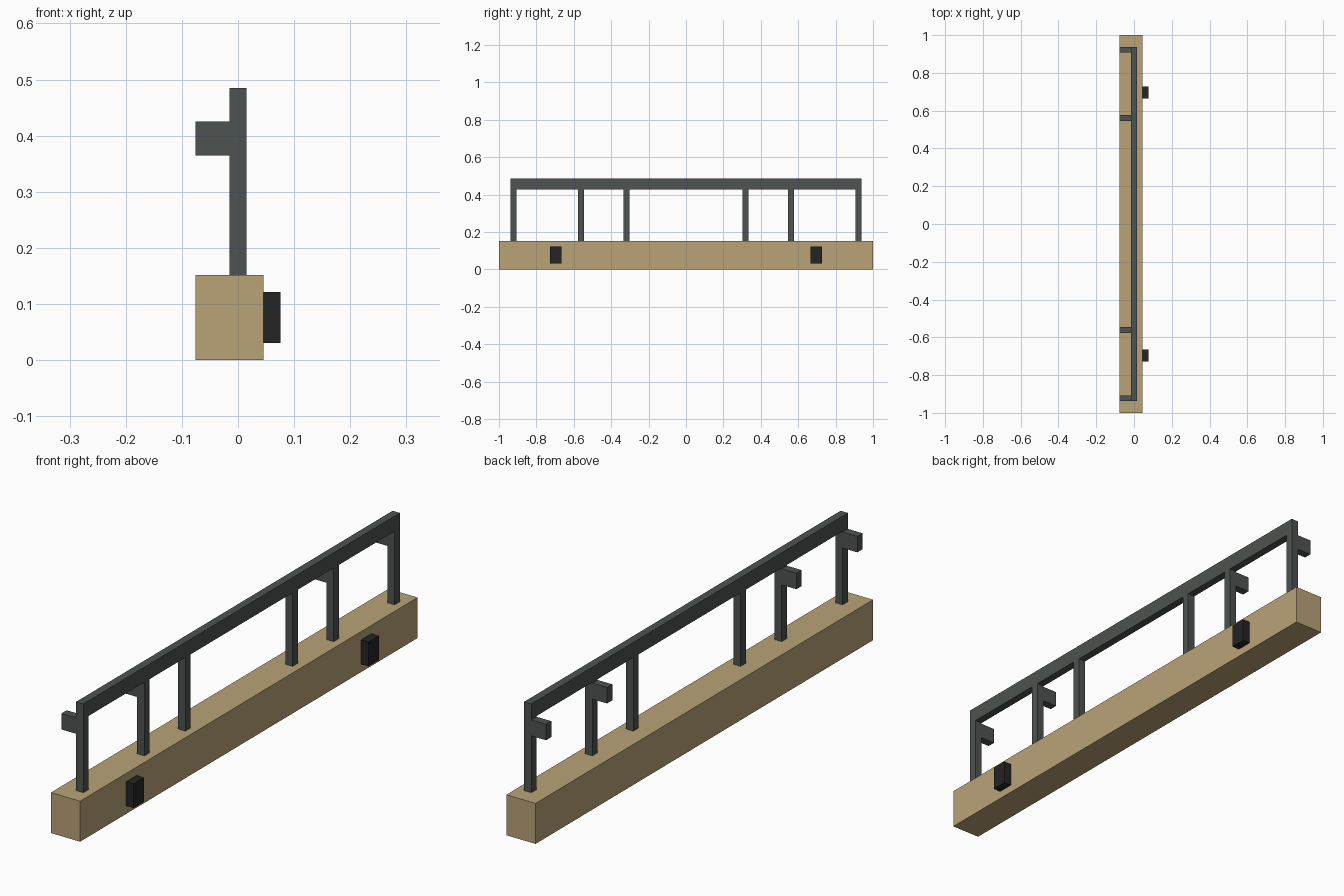
import bpy
import bmesh
from mathutils import Matrix, Vector

if "Cube" in bpy.data.objects:
    bpy.data.objects.remove(bpy.data.objects["Cube"])


def material(name, rgb):
    m = bpy.data.materials.new(name)
    m.diffuse_color = (*rgb, 1.0)
    m.use_nodes = True
    m.node_tree.nodes["Principled BSDF"].inputs["Base Color"].default_value = m.diffuse_color
    return m


TAN = material("tan_wood", (0.491, 0.366, 0.188))
GREY = material("dark_grey_metal", (0.076, 0.086, 0.079))
BLACK = material("black_rubber", (0.018, 0.018, 0.018))


def box(name, x, y, z, mat):
    """Box from (min, max) ranges along each axis."""
    lo, hi = Vector((x[0], y[0], z[0])), Vector((x[1], y[1], z[1]))
    bm = bmesh.new()
    bmesh.ops.create_cube(
        bm, size=1.0,
        matrix=Matrix.Translation((lo + hi) / 2) @ Matrix.Diagonal((*(hi - lo), 1.0)))
    mesh = bpy.data.meshes.new(name)
    bm.to_mesh(mesh)
    bm.free()
    mesh.materials.append(mat)
    obj = bpy.data.objects.new(name, mesh)
    bpy.context.collection.objects.link(obj)
    return obj


BEAM_TOP, RAIL_BOTTOM, RAIL_TOP = 0.152, 0.428, 0.485
HALF = 0.015    # half thickness of posts and rail
END = 0.938     # outer end of the rail

# Base beam and top rail
box("base_beam", (-0.076, 0.045), (-1, 1), (0, BEAM_TOP), TAN)
box("top_rail", (-HALF, HALF), (-END, END), (RAIL_BOTTOM, RAIL_TOP), GREY)

for side, label in ((-1, "front"), (1, "back")):
    # Upright posts; the outer two of each half carry a bracket
    for part, y, bracket in (("end", END - 0.0155, True),
                             ("middle", 0.561, True),
                             ("inner", 0.318, False)):
        span = (side * y - 0.0155, side * y + 0.0155)
        box(f"{label}_{part}_post", (-HALF, HALF), span, (BEAM_TOP, RAIL_BOTTOM), GREY)
        if bracket:
            box(f"{label}_{part}_bracket", (-0.076, -HALF), span, (0.365, 0.425), GREY)
    # Side pads on the beam
    y = side * 0.696
    box(f"{label}_pad", (0.045, 0.076), (y - 0.031, y + 0.031), (0.03, 0.121), BLACK)
